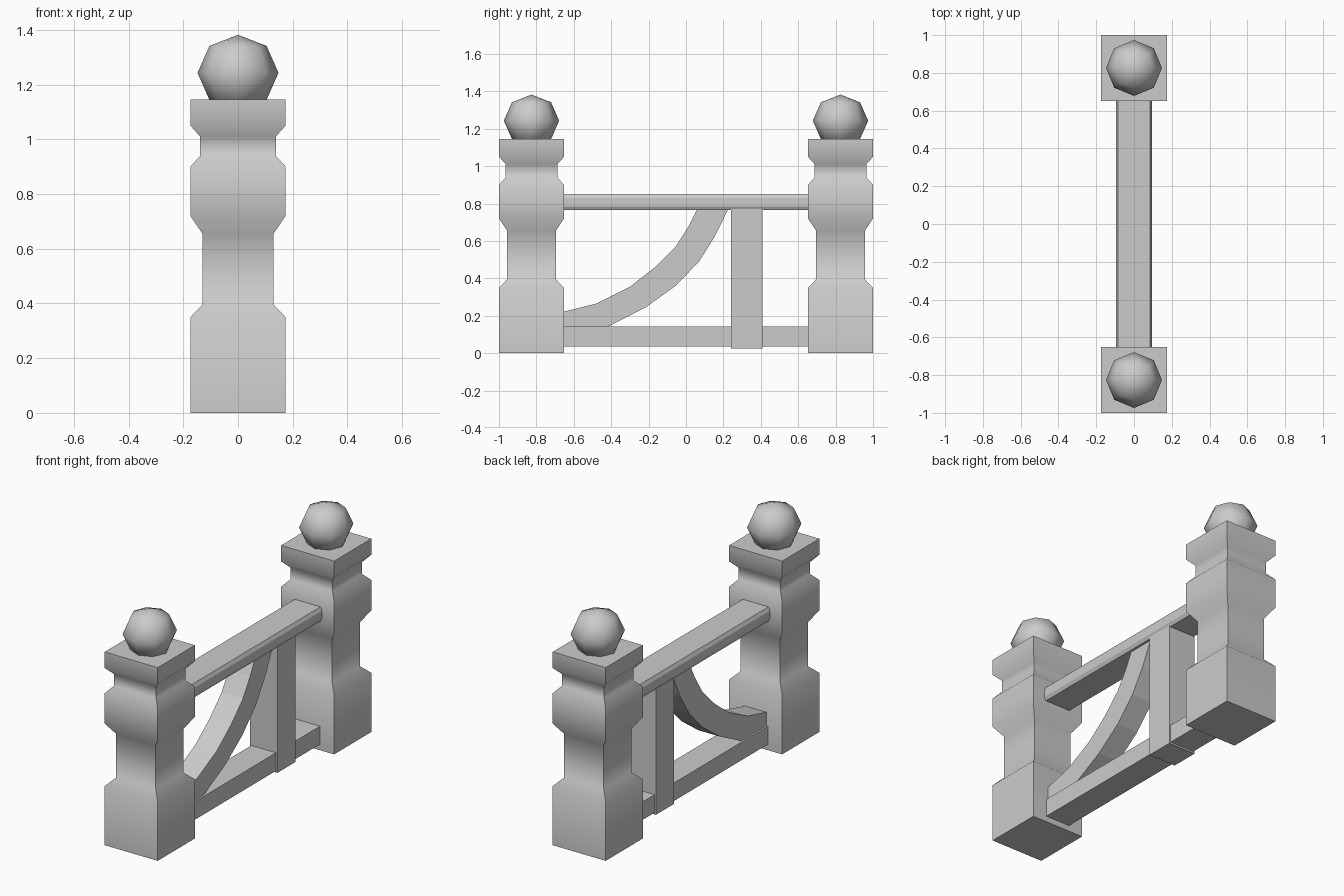
import bpy, bmesh, math
from mathutils import Matrix

if "Cube" in bpy.data.objects:
    bpy.data.objects.remove(bpy.data.objects["Cube"], do_unlink=True)

GREY = (0.6, 0.6, 0.6, 1.0)
stone = bpy.data.materials.new("grey_stone")
stone.use_nodes = True
stone.diffuse_color = GREY
stone.node_tree.nodes["Principled BSDF"].inputs["Base Color"].default_value = GREY


def finish(bm, name, smooth_angle=None):
    bmesh.ops.recalc_face_normals(bm, faces=bm.faces)
    mesh = bpy.data.meshes.new(name)
    bm.to_mesh(mesh)
    bm.free()
    mesh.materials.append(stone)
    obj = bpy.data.objects.new(name, mesh)
    bpy.context.collection.objects.link(obj)
    if smooth_angle:
        bpy.ops.object.select_all(action="DESELECT")
        obj.select_set(True)
        bpy.context.view_layer.objects.active = obj
        bpy.ops.object.shade_smooth_by_angle(angle=math.radians(smooth_angle))
    return obj


def loft(name, rings, smooth_angle=None):
    """Skin a stack of equal-sized closed rings and cap both ends."""
    bm = bmesh.new()
    loops = [[bm.verts.new(p) for p in ring] for ring in rings]
    for a, b in zip(loops, loops[1:]):
        for i in range(len(a)):
            j = (i + 1) % len(a)
            bm.faces.new((a[i], a[j], b[j], b[i]))
    bm.faces.new(loops[0])
    bm.faces.new(loops[-1])
    return finish(bm, name, smooth_angle)


def box(name, x, y0, y1, z0, z1):
    base = [(-x, y0), (x, y0), (x, y1), (-x, y1)]
    return loft(name, [[(px, py, z) for px, py in base] for z in (z0, z1)])


# Square turned posts: (height, half width), each with a ball finial
POST_Y = 0.826
POST = [(0, .174), (.35, .174), (.395, .13), (.655, .13), (.72, .174),
        (.90, .174), (.94, .138), (1.01, .138), (1.05, .174), (1.145, .174)]
for side, label in ((-1, "front"), (1, "back")):
    cy = side * POST_Y
    rings = [[(sx * w, cy + sy * w, z) for sx, sy in ((-1, -1), (1, -1), (1, 1), (-1, 1))]
             for z, w in POST]
    loft(label + "_post", rings, 60)
    bm = bmesh.new()
    bmesh.ops.create_uvsphere(bm, u_segments=8, v_segments=4, radius=0.148,
                              matrix=Matrix.Translation((0, cy, 1.243)) @ Matrix.Diagonal((1, 1, .94, 1)))
    finish(bm, label + "_ball_finial", 60)

# Handrail with eased edges
half = [(.084, .85), (.095, .83), (.095, .785), (.084, .765)]
section = half + [(-x, z) for x, z in reversed(half)]
loft("handrail", [[(x, y, z) for x, z in section] for y in (-.70, .70)])

# Lower rail and upright
box("lower_rail", .081, -.72, .72, .035, .142)
box("upright", .09, .24, .41, .025, .772)

# Curved brace: matching upper and lower edge points as (y, z)
upper = [(-.70, .21), (-.48, .265), (-.30, .355), (-.165, .46), (-.055, .57), (.015, .68), (.063, .775)]
lower = [(-.70, .08), (-.41, .145), (-.215, .245), (-.055, .36), (.07, .49), (.155, .625), (.228, .775)]
loft("curved_brace", [[(-.07, *u), (.07, *u), (.07, *l), (-.07, *l)] for u, l in zip(upper, lower)])
